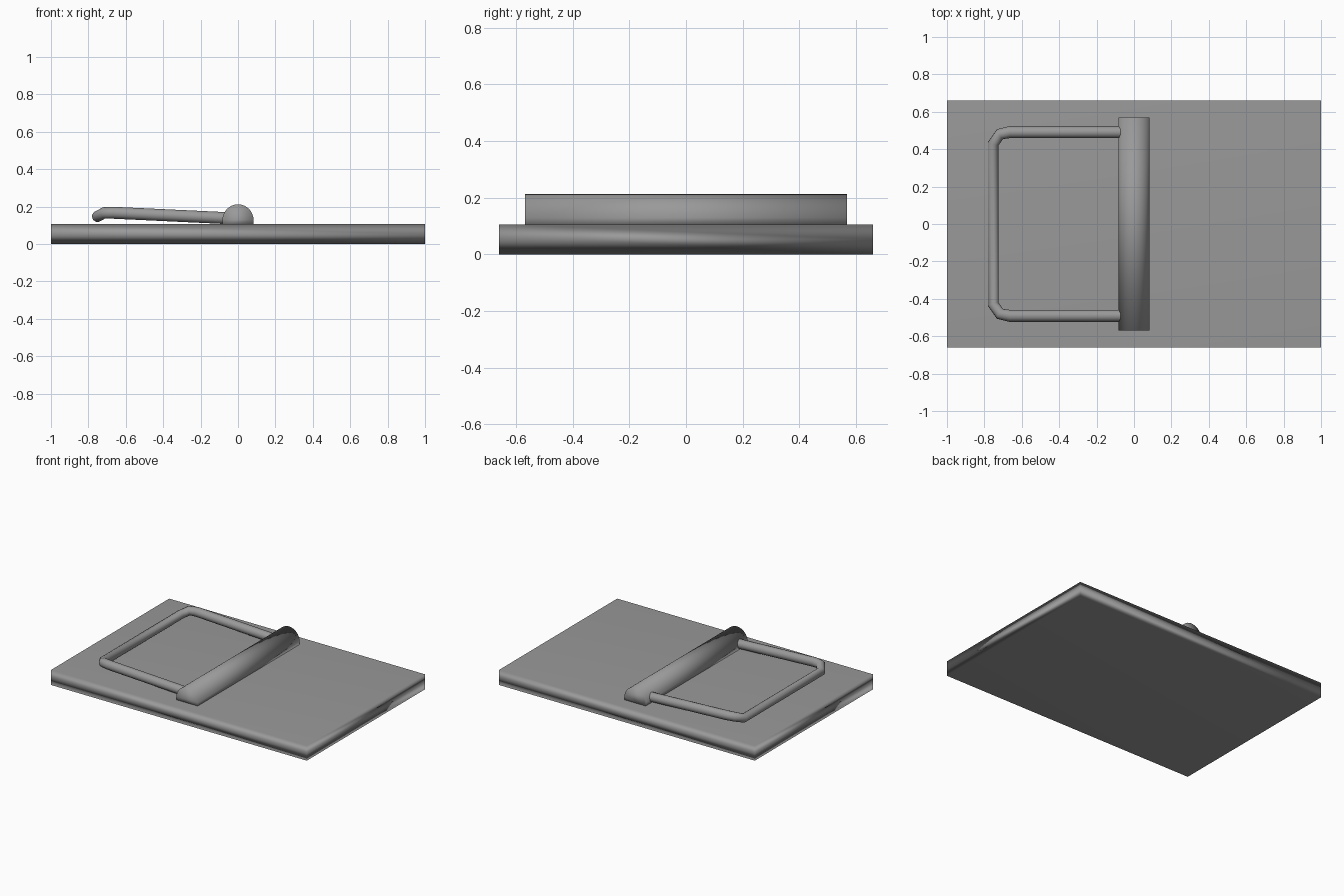
import bpy, bmesh, math

if "Cube" in bpy.data.objects:
    bpy.data.objects.remove(bpy.data.objects["Cube"])

# Dark grey used on every part
grey = bpy.data.materials.new("dark_grey")
grey.diffuse_color = (0.32, 0.32, 0.32, 1)
grey.use_nodes = True
grey.node_tree.nodes["Principled BSDF"].inputs["Base Color"].default_value = grey.diffuse_color

def mesh_object(name, bm):
    bmesh.ops.recalc_face_normals(bm, faces=bm.faces)
    for f in bm.faces:
        f.smooth = True
    mesh = bpy.data.meshes.new(name)
    bm.to_mesh(mesh)
    bm.free()
    mesh.materials.append(grey)
    obj = bpy.data.objects.new(name, mesh)
    bpy.context.collection.objects.link(obj)
    return obj

# Flat base plate with a loop at mid height, softly shaded round its edges
bm = bmesh.new()
bmesh.ops.create_cube(bm, size=1)
for v in bm.verts:
    v.co.x *= 2.0
    v.co.y *= 1.32
    v.co.z = (v.co.z + 0.5) * 0.106
bmesh.ops.bisect_plane(bm, geom=bm.verts[:] + bm.edges[:] + bm.faces[:],
                       plane_co=(0, 0, 0.053), plane_no=(0, 0, 1))
plate = mesh_object("base_plate", bm)
plate.modifiers.new("soft_edges", 'WEIGHTED_NORMAL')

# Hinge barrel: arched profile with short straight sides, run along y
R, ZC, HALF = 0.083, 0.129, 0.569
profile = [(R, 0.10)]
profile += [(R * math.cos(math.pi * i / 16), ZC + R * math.sin(math.pi * i / 16)) for i in range(17)]
profile += [(-R, 0.10)]
bm = bmesh.new()
face = bm.faces.new([bm.verts.new((x, -HALF, z)) for x, z in profile])
ext = bmesh.ops.extrude_face_region(bm, geom=[face], use_keep_orig=True)
moved = [g for g in ext["geom"] if isinstance(g, bmesh.types.BMVert)]
bmesh.ops.translate(bm, vec=(0, 2 * HALF, 0), verts=moved)
mesh_object("hinge_barrel", bm)

# Bent wire handle, drooping at its outer bar: x, y, z, relative thickness
half = [(-0.05, 0.491, 0.138, 1.06), (-0.665, 0.491, 0.167, 1.06),
        (-0.717, 0.48, 0.166, 1.03), (-0.752, 0.43, 0.147, 1.0)]
path = half + [(x, -y, z, r) for x, y, z, r in reversed(half)]
curve = bpy.data.curves.new("handle", 'CURVE')
curve.dimensions = '3D'
curve.bevel_depth = 0.03
curve.bevel_resolution = 4
curve.use_fill_caps = True
curve.materials.append(grey)
spline = curve.splines.new('POLY')
spline.points.add(len(path) - 1)
for p, (x, y, z, r) in zip(spline.points, path):
    p.co = (x, y, z, 1)
    p.radius = r
handle = bpy.data.objects.new("handle", curve)
bpy.context.collection.objects.link(handle)
bpy.ops.object.select_all(action='DESELECT')
handle.select_set(True)
bpy.context.view_layer.objects.active = handle
bpy.ops.object.convert(target='MESH')
bpy.ops.object.shade_smooth_by_angle(angle=math.radians(50))
